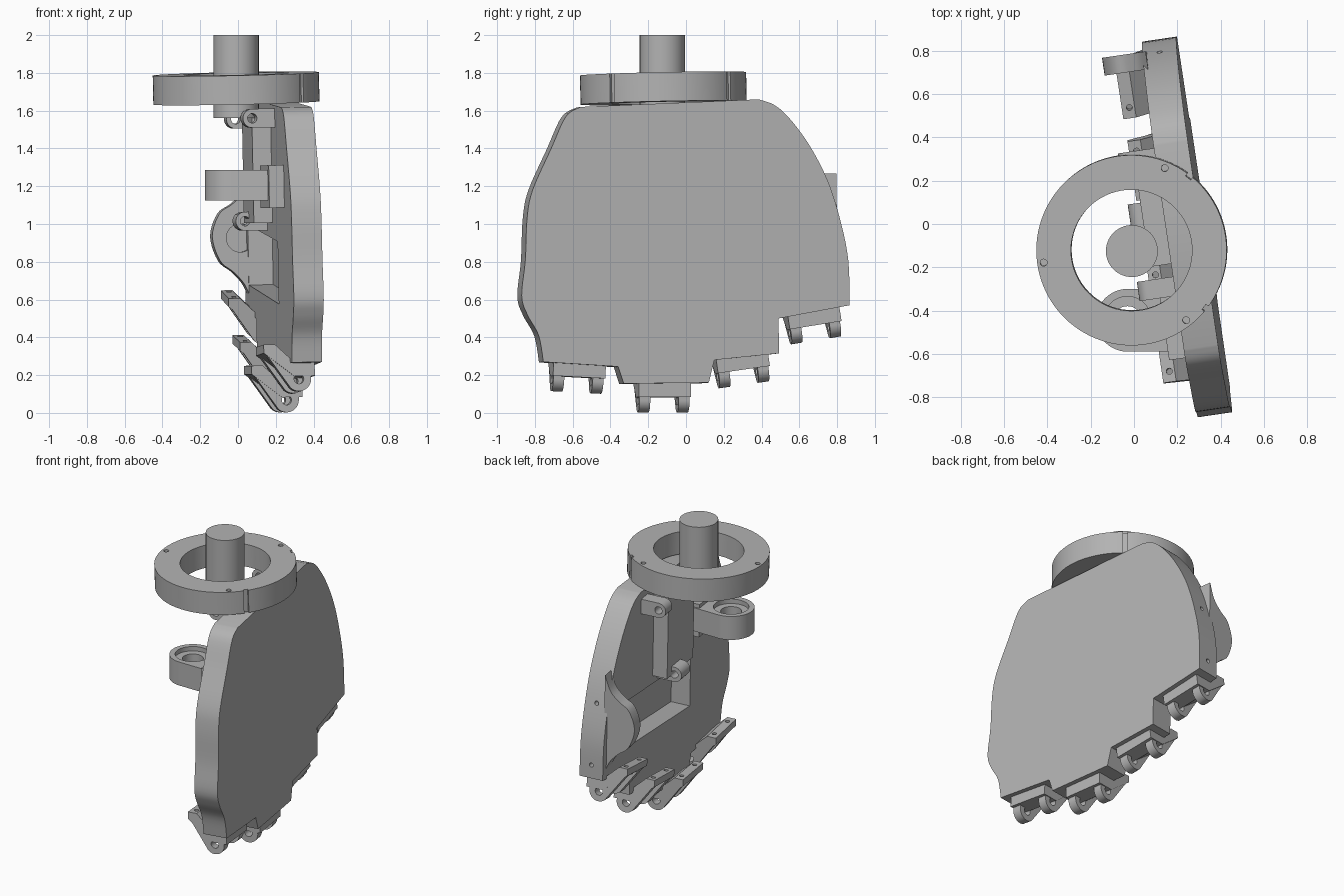
import bpy, bmesh
from math import radians, sin, cos, pi
from mathutils import Matrix, Vector

if "Cube" in bpy.data.objects:
    bpy.data.objects.remove(bpy.data.objects["Cube"])

grey = bpy.data.materials.new("plain_grey")
grey.use_nodes = True
grey.diffuse_color = (0.45, 0.45, 0.45, 1)
grey.node_tree.nodes["Principled BSDF"].inputs["Base Color"].default_value = (0.45, 0.45, 0.45, 1)

# Palm frame: local x points out of the outer face, y along the palm, z up
PALM = (Matrix.Translation((0.32, 0, 0.9)) @ Matrix.Rotation(radians(8.4), 4, 'Z')
        @ Matrix.Rotation(radians(-1.1), 4, 'Y') @ Matrix.Translation((0, 0, -0.9)))
WORLD = Matrix()


def circle(cx, cy, r, start=0, end=360, n=48):
    full = abs(end - start) == 360
    steps = n if full else n + 1
    angles = [radians(start + (end - start) * i / n) for i in range(steps)]
    return [(cx + r * cos(a), cy + r * sin(a)) for a in angles]


def smooth_path(pts, n=5):
    """Catmull-Rom curve through the points."""
    p = [Vector(q) for q in [pts[0]] + pts + [pts[-1]]]
    out = []
    for a, b, c, d in zip(p, p[1:], p[2:], p[3:]):
        for i in range(n):
            t = i / n
            out.append(tuple(0.5 * (2 * b + (c - a) * t + (2 * a - 5 * b + 4 * c - d) * t ** 2
                                    + (3 * b - a - 3 * c + d) * t ** 3)))
    return out + [pts[-1]]


def prism(name, pts, lo, hi, axis, frame=PALM):
    """Extrude a 2D outline along one axis of the given frame."""
    place = {'X': lambda u, v, w: (w, u, v),
             'Y': lambda u, v, w: (u, w, v),
             'Z': lambda u, v, w: (u, v, w)}[axis]
    bm = bmesh.new()
    rings = [[bm.verts.new(frame @ Vector(place(u, v, w))) for u, v in pts] for w in (lo, hi)]
    bm.faces.new(rings[0])
    bm.faces.new(rings[1])
    for i in range(len(pts)):
        j = (i + 1) % len(pts)
        bm.faces.new((rings[0][i], rings[0][j], rings[1][j], rings[1][i]))
    bmesh.ops.recalc_face_normals(bm, faces=bm.faces)
    mesh = bpy.data.meshes.new(name)
    bm.to_mesh(mesh)
    bm.free()
    mesh.materials.append(grey)
    ob = bpy.data.objects.new(name, mesh)
    bpy.context.collection.objects.link(ob)
    return ob


def rect(u0, u1, v0, v1):
    return [(u0, v0), (u1, v0), (u1, v1), (u0, v1)]


def activate(ob):
    bpy.ops.object.select_all(action='DESELECT')
    ob.select_set(True)
    bpy.context.view_layer.objects.active = ob


def cut(ob, *cutters):
    """Subtract the cutters and throw them away."""
    for c in cutters:
        c.hide_render = True
        mod = ob.modifiers.new("cut", 'BOOLEAN')
        mod.operation = 'DIFFERENCE'
        mod.solver = 'EXACT'
        mod.object = c
        activate(ob)
        bpy.ops.object.modifier_apply(modifier=mod.name)
        bpy.data.objects.remove(c)


# Palm slab: stepped lower edge for the fingers, curved front and back
front = smooth_path([(-0.56, 1.62), (-0.64, 1.57), (-0.72, 1.4), (-0.82, 1.18), (-0.85, 1.03),
                     (-0.86, 0.81), (-0.88, 0.62), (-0.85, 0.52), (-0.79, 0.41), (-0.765, 0.27)])
steps = [(-0.365, 0.245), (-0.335, 0.155), (0.12, 0.16), (0.15, 0.28), (0.495, 0.315), (0.495, 0.5)]
back = smooth_path([(0.875, 0.57), (0.868, 0.81), (0.825, 1.025), (0.757, 1.235), (0.66, 1.42),
                    (0.555, 1.56), (0.475, 1.63), (0.39, 1.66)])
slab = prism("palm_slab", front + steps + back, -0.16, 0, 'X')
pocket = [(-0.33, 0.58), (0.74, 0.68), (0.74, 1.0), (-0.33, 0.91)]
cut(slab, prism("pocket_cutter", pocket, -0.3, -0.03, 'X'))
for z in (0.66, 1.06):
    cut(slab, prism("screw_cutter", circle(-0.08, z, 0.014, n=16), 0.78, 1, 'Y'))

# Thumb mount: rounded mound growing inward from the back edge
mound = smooth_path([(-0.14, 1.27), (-0.18, 1.17), (-0.24, 1.11), (-0.31, 1.06), (-0.35, 0.94),
                     (-0.31, 0.81), (-0.24, 0.75), (-0.18, 0.68), (-0.14, 0.58)])
thumb = prism("thumb_mount", mound, 0.745, 0.828, 'Y')
cut(thumb, prism("thumb_bore", circle(-0.2, 0.93, 0.075), 0.7, 0.79, 'Y'))

# Raised block and cable clips on the inner face
prism("inner_block", rect(-0.16, 0.2, 1.01, 1.6), -0.26, -0.15, 'X')
for name, y, z, w in (("front", -0.31, 1.565, 0.09), ("middle", 0.02, 1.02, 0.12), ("back", 0.29, 1.56, 0.09)):
    h = 0.05
    outline = [(-0.15, z - h), (-0.15, z + h)] + circle(-0.28, z, h, 90, 270, 12)
    clip = prism(name + "_cable_clip", outline, y, y + w, 'Y')
    cut(clip, prism("clip_bore", circle(-0.28, z, 0.025, n=24), y - 0.1, y + w + 0.1, 'Y'))

# Finger hinges: sloped bracket plate with two drilled lugs
plate_side = [(-0.03, 0.1), (-0.03, 0.015), (-0.14, 0.015), (-0.3, 0.14),
              (-0.3, 0.185), (-0.24, 0.185), (-0.15, 0.1)]
lug_side = ([(-0.03, 0.1), (-0.05, 0.03)] + circle(-0.115, 0, 0.065, 0, -135, 18)
            + [(-0.28, 0.125), (-0.24, 0.17), (-0.15, 0.1)])
hinges = [("first", -0.57, 0.175, -3), ("second", -0.11, 0.07, 0),
          ("third", 0.315, 0.215, 8), ("fourth", 0.7, 0.45, 9)]
for name, y, z, tilt in hinges:
    frame = PALM @ Matrix.Translation((0, y, z)) @ Matrix.Rotation(radians(tilt), 4, 'X')
    plate = prism(name + "_hinge_plate", plate_side, -0.14, 0.14, 'Y', frame)
    for side in (-1, 1):
        cut(plate, prism("screw_cutter", circle(-0.265, side * 0.09, 0.014, n=16), 0, 0.3, 'Z', frame))
        mid = side * 0.105
        lug = prism(name + "_hinge_lug", lug_side, mid - 0.029, mid + 0.029, 'Y', frame)
        cut(lug, prism("lug_bore", circle(-0.115, 0, 0.026, n=24), mid - 0.1, mid + 0.1, 'Y', frame))

# Guide eye: vertical bore with counterbore, on an arm from the slab
ex, ey, er = -0.03, -0.445, 0.145
eye = prism("guide_eye", [(0.25, ey - er), (0.25, ey + er)] + circle(ex, ey, er, 90, 270),
            1.125, 1.285, 'Z', WORLD)
cut(eye, prism("eye_bore", circle(ex, ey, 0.065), 1, 1.4, 'Z', WORLD),
    prism("eye_recess", circle(ex, ey, 0.11), 1.255, 1.4, 'Z', WORLD))
prism("guide_eye_foot", rect(-0.6, -0.28, 1.09, 1.315), -0.24, -0.15, 'X')

# Wrist ring, slightly tilted, with screw holes and side notches
RING = (Matrix.Translation((-0.01, -0.12, 1.718)) @ Matrix.Rotation(radians(1.2), 4, 'X')
        @ Matrix.Rotation(radians(-1.2), 4, 'Y'))
ring = prism("wrist_ring", circle(0, 0, 0.44, n=96), -0.077, 0.077, 'Z', RING)
cut(ring, prism("ring_bore", circle(0, 0, 0.28, n=72), -1, 1, 'Z', RING))
for a in (68, 188, 308):
    a = radians(a)
    cut(ring, prism("screw_cutter", circle(0.41 * cos(a), 0.41 * sin(a), 0.016, n=16), 0.02, 1, 'Z', RING))
for a in (52, -38):
    spun = RING @ Matrix.Rotation(radians(a), 4, 'Z')
    cut(ring, prism("notch_cutter", rect(0.425, 0.5, -0.015, 0.015), -1, 1, 'Z', spun))

# Wrist post
prism("wrist_post", circle(-0.01, -0.125, 0.12, n=64), 1.56, 2.0, 'Z', WORLD)

# Smooth curved walls, keep sharp edges
for ob in list(bpy.context.collection.objects):
    if ob.type == 'MESH' and grey.name in ob.data.materials:
        activate(ob)
        bpy.ops.object.shade_smooth_by_angle(angle=radians(25))
